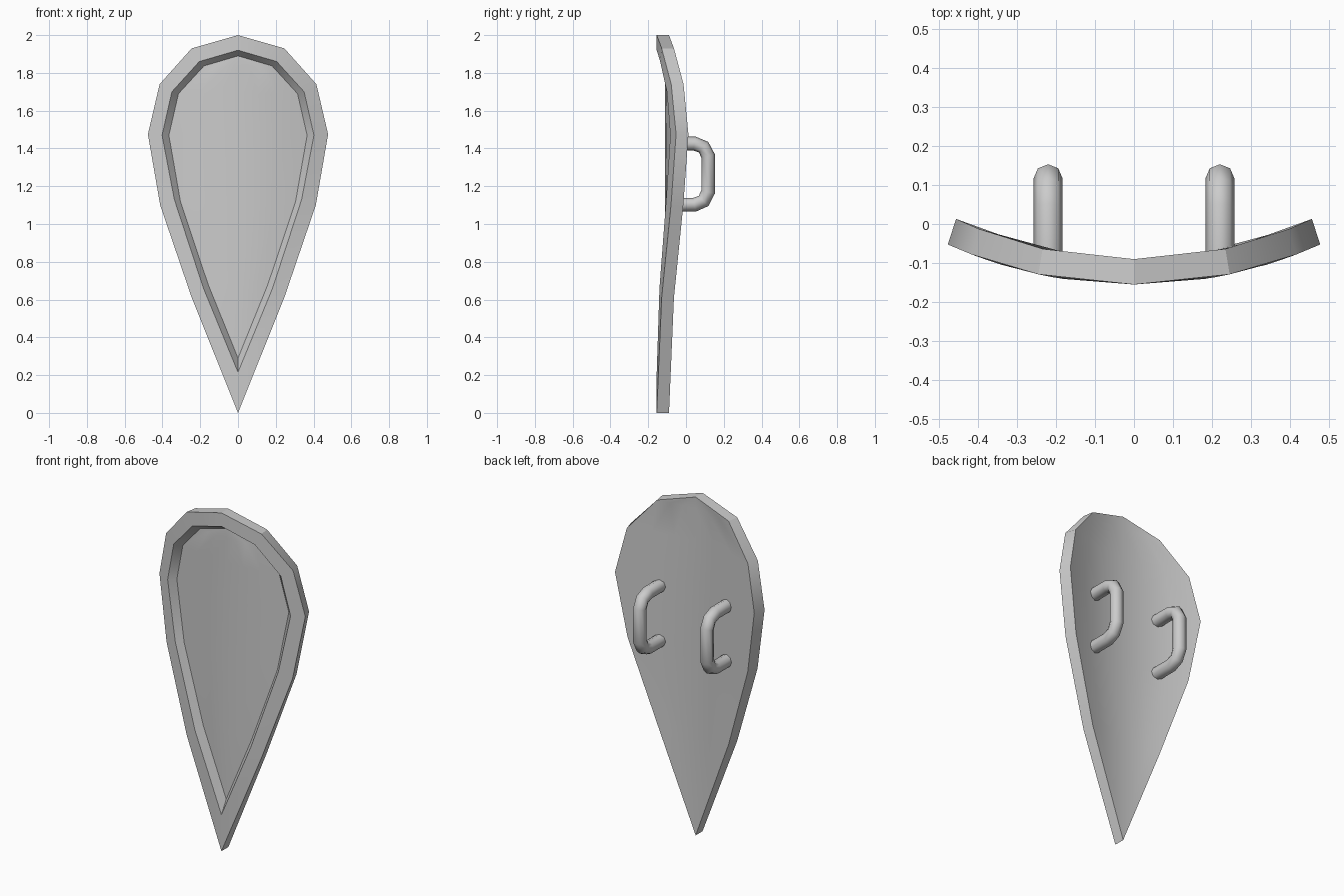
import bpy, bmesh
from math import sqrt, radians

if "Cube" in bpy.data.objects:
    bpy.data.objects.remove(bpy.data.objects["Cube"])

# Half outlines (x, z) from top point to bottom point
OUTER = [(0, 2.0), (0.245, 1.93), (0.415, 1.74), (0.477, 1.475), (0.412, 1.1), (0.245, 0.61), (0, 0.0)]
CREST = [(0, 1.92), (0.205, 1.86), (0.35, 1.70), (0.402, 1.47), (0.337, 1.13), (0.183, 0.66), (0, 0.215)]
FLOOR = [(0, 1.89), (0.18, 1.837), (0.315, 1.69), (0.366, 1.47), (0.305, 1.12), (0.158, 0.68), (0, 0.29)]
BACK = [(x * 0.955, z) for x, z in OUTER]


def curved(x, z, radius, y0):
    """Point on a vertical cylinder whose frontmost line is at y0."""
    return (x, y0 + radius - sqrt(radius ** 2 - x * x), z)


def ring(bm, half, radius, y0):
    pts = half + [(-x, z) for x, z in half[-2:0:-1]]
    return [bm.verts.new(curved(x, z, radius, y0)) for x, z in pts]


def bridge(bm, a, b):
    n = len(a)
    for i in range(n):
        j = (i + 1) % n
        bm.faces.new((a[i], a[j], b[j], b[i]))


def fill(bm, loop, radius, y0, cols=6):
    """Fill a ring with curved horizontal rows."""
    n = len(loop)
    rows = []
    for i in range(1, n // 2):
        r, l = loop[i], loop[n - i]
        mid = [bm.verts.new(curved(r.co.x * (1 - 2 * k / cols), r.co.z, radius, y0))
               for k in range(1, cols)]
        rows.append([r] + mid + [l])
    for a, b in zip(rows, rows[1:]):
        for k in range(cols):
            bm.faces.new((a[k], a[k + 1], b[k + 1], b[k]))
    for tip, row in ((loop[0], rows[0]), (loop[n // 2], rows[-1])):
        for k in range(cols):
            bm.faces.new((tip, row[k], row[k + 1]))


def smooth(ob):
    bpy.ops.object.select_all(action='DESELECT')
    ob.select_set(True)
    bpy.context.view_layer.objects.active = ob
    bpy.ops.object.shade_smooth_by_angle(angle=radians(30))


# Shield body: back, edge, raised rim and sunken front
bm = bmesh.new()
back = ring(bm, BACK, 1.06, -0.09)
outer = ring(bm, OUTER, 1.16, -0.155)
crest = ring(bm, CREST, 1.16, -0.155)
floor = ring(bm, FLOOR, 1.12, -0.11)
for a, b in ((back, outer), (outer, crest), (crest, floor)):
    bridge(bm, a, b)
fill(bm, back, 1.06, -0.09)
fill(bm, floor, 1.12, -0.11)
bmesh.ops.recalc_face_normals(bm, faces=bm.faces)
me = bpy.data.meshes.new("shield_body")
bm.to_mesh(me)
bm.free()
body = bpy.data.objects.new("shield_body", me)
bpy.context.collection.objects.link(body)
smooth(body)

# Grip handles on the back
PATH = [(-0.077, 1.426), (0.045, 1.426), (0.093, 1.407), (0.117, 1.36),
        (0.117, 1.17), (0.093, 1.122), (0.045, 1.102), (-0.077, 1.102)]
for side, x in (("left", -0.22), ("right", 0.22)):
    cu = bpy.data.curves.new(side + "_handle", 'CURVE')
    cu.dimensions = '3D'
    cu.bevel_depth = 0.037
    cu.bevel_resolution = 2
    cu.use_fill_caps = True
    sp = cu.splines.new('POLY')
    sp.points.add(len(PATH) - 1)
    for p, (y, z) in zip(sp.points, PATH):
        p.co = (x, y, z, 1)
    handle = bpy.data.objects.new(side + "_handle", cu)
    bpy.context.collection.objects.link(handle)
    bpy.ops.object.select_all(action='DESELECT')
    handle.select_set(True)
    bpy.context.view_layer.objects.active = handle
    bpy.ops.object.convert(target='MESH')
    bpy.ops.object.shade_smooth_by_angle(angle=radians(50))
